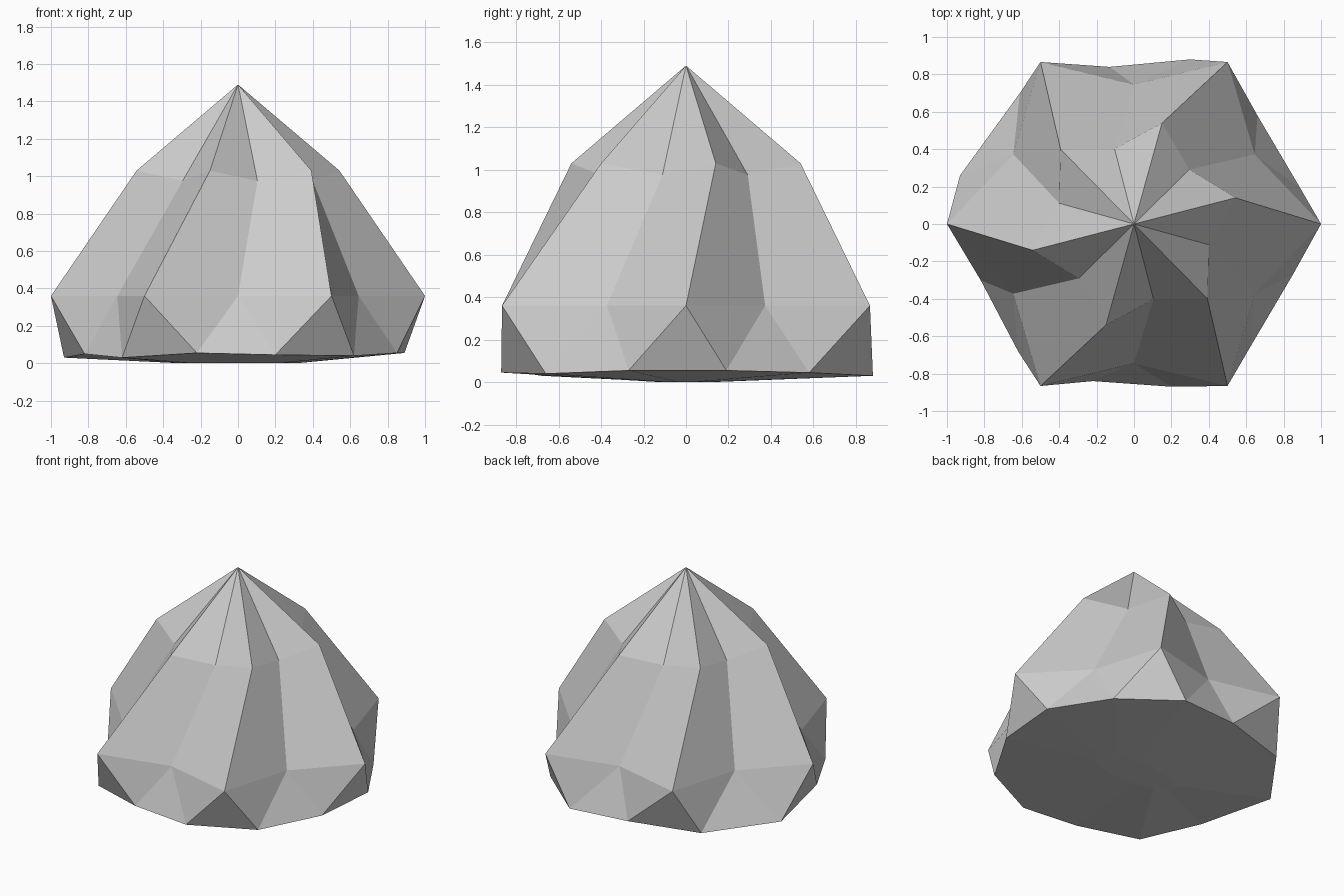
import bpy, bmesh
from math import cos, sin, radians

if "Cube" in bpy.data.objects:
    bpy.data.objects.remove(bpy.data.objects["Cube"])

bm = bmesh.new()


def star_ring(r_out, r_in, z_out, z_in, twist):
    """Six-pointed star ring, turned by twist degrees."""
    ring = []
    for i in range(12):
        r, z = (r_out, z_out) if i % 2 == 0 else (r_in, z_in)
        a = radians(30 * i + twist)
        ring.append(bm.verts.new((r * cos(a), r * sin(a), z)))
    return ring


def bridge(lower, upper, split=False):
    for i in range(12):
        j = (i + 1) % 12
        if split:
            bm.faces.new((lower[i], lower[j], upper[i]))
            bm.faces.new((lower[j], upper[j], upper[i]))
        else:
            bm.faces.new((lower[i], lower[j], upper[j], upper[i]))


# slightly irregular foot outline, turned back against the swirl
foot_points = [(.85, -.27, .055), (.89, .19, .055), (.66, .58, .045), (.30, .88, .03),
               (-.13, .84, .04), (-.61, .70, .03), (-.93, .26, .03), (-.82, -.30, .05),
               (-.62, -.68, .03), (-.22, -.84, .055), (.20, -.87, .045), (.62, -.66, .04)]
foot = [bm.verts.new(p) for p in foot_points]

# shallow underside
under = [bm.verts.new((.32 * cos(radians(30 * i - 17)), .12 * sin(radians(30 * i - 17)), 0))
         for i in range(12)]
bm.faces.new(under[::-1])
bridge(under, foot)

# fluted body
belly = star_ring(1.0, .745, .36, .36, 0)
shoulder = star_ring(.56, .415, 1.03, .975, 14.5)
bridge(foot, belly, split=True)
bridge(belly, shoulder)

# pointed tip
tip = bm.verts.new((0, 0, 1.49))
for i in range(12):
    bm.faces.new((shoulder[i], shoulder[(i + 1) % 12], tip))

bmesh.ops.recalc_face_normals(bm, faces=bm.faces[:])
mesh = bpy.data.meshes.new("swirl_dollop")
bm.to_mesh(mesh)
bm.free()
bpy.context.collection.objects.link(bpy.data.objects.new("swirl_dollop", mesh))
